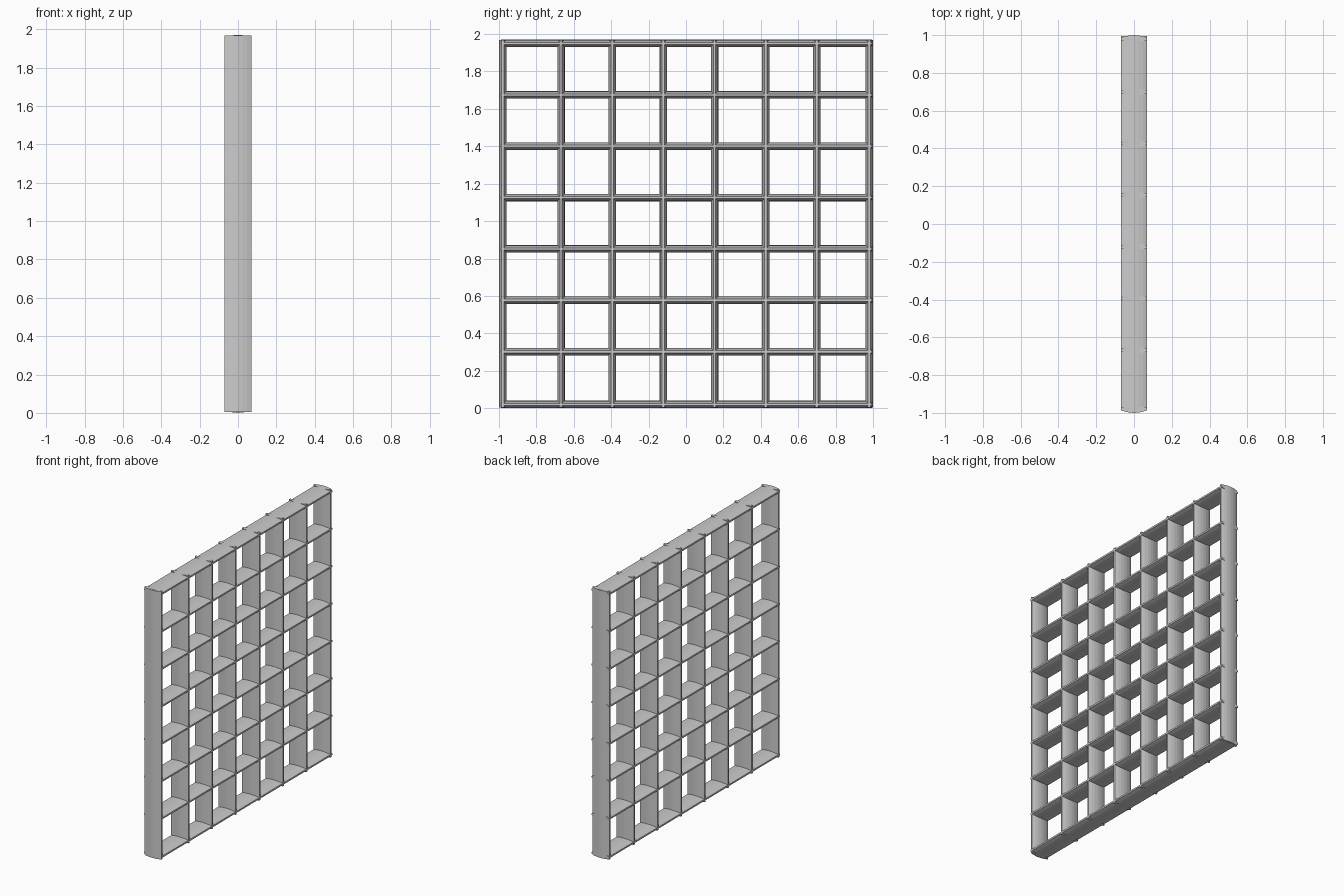
import bpy

if "Cube" in bpy.data.objects:
    bpy.data.objects.remove(bpy.data.objects["Cube"])

HALF_DEPTH = 0.07     # slat half width along x
HALF_THICK = 0.02     # half thickness in the middle
HALF_EDGE = 0.006     # half thickness at the blunt edges
SEG = 6               # facets on each bulged side


def lens_profile():
    """Closed lens outline with blunt edges: (x, thickness)."""
    side = []
    for i in range(SEG + 1):
        u = -1 + 2 * i / SEG
        side.append((u * HALF_DEPTH,
                     HALF_EDGE + (HALF_THICK - HALF_EDGE) * (1 - u * u)))
    return side + [(x, -t) for x, t in reversed(side)]


def slat(name, centre, start, end, vertical):
    prof = lens_profile()
    n = len(prof)
    verts = []
    for s in (start, end):
        for x, t in prof:
            verts.append((x, centre + t, s) if vertical else (x, s, centre + t))
    faces = [(i, (i + 1) % n, n + (i + 1) % n, n + i) for i in range(n)]
    faces += [tuple(reversed(range(n))), tuple(range(n, 2 * n))]
    # keep the normals pointing outwards for both orientations
    if vertical:
        faces = [tuple(reversed(f)) for f in faces]
    mesh = bpy.data.meshes.new(name)
    mesh.from_pydata(verts, [], faces)
    mesh.update()
    obj = bpy.data.objects.new(name, mesh)
    bpy.context.collection.objects.link(obj)
    return obj


# upright slats: two end posts and six evenly spaced inner ones
uprights = [-0.98] + [-0.668 + 0.2735 * i for i in range(6)] + [0.98]
for i, y in enumerate(uprights):
    slat(f"upright_slat_{i + 1}", y, 0.004, 1.968, True)

# level slats: bottom rail, six inner ones, top rail
levels = [0.02] + [0.302 + 0.2745 * i for i in range(6)] + [1.95]
for i, z in enumerate(levels):
    slat(f"level_slat_{i + 1}", z, -0.988, 0.994, False)
